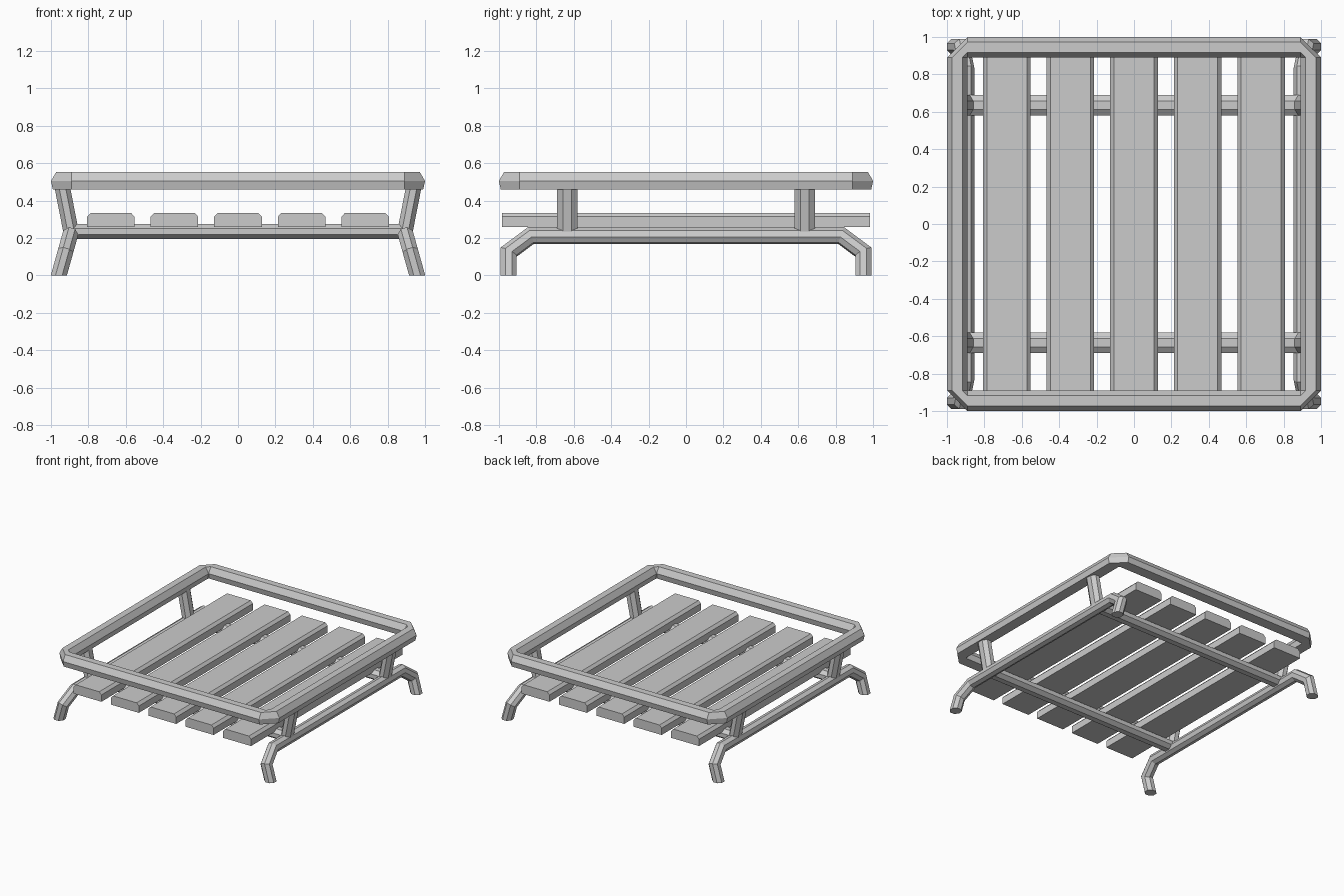
import bpy, math
from mathutils import Vector

if "Cube" in bpy.data.objects:
    bpy.data.objects.remove(bpy.data.objects["Cube"])


def make(name, verts, faces):
    mesh = bpy.data.meshes.new(name)
    mesh.from_pydata([tuple(v) for v in verts], [], faces)
    mesh.update()
    ob = bpy.data.objects.new(name, mesh)
    bpy.context.collection.objects.link(ob)
    import bmesh
    bm = bmesh.new()
    bm.from_mesh(mesh)
    bmesh.ops.remove_doubles(bm, verts=bm.verts, dist=0.0005)
    bmesh.ops.recalc_face_normals(bm, faces=bm.faces)
    bm.to_mesh(mesh)
    bm.free()
    return ob


def skin(rings, closed=False):
    """Join rings of points into side faces, capping open ends."""
    n, m = len(rings[0]), len(rings)
    faces = []
    for i in range(m if closed else m - 1):
        a, b = i * n, ((i + 1) % m) * n
        faces += [(a + k, a + (k + 1) % n, b + (k + 1) % n, b + k) for k in range(n)]
    if not closed:
        faces += [tuple(range(n)), tuple(range((m - 1) * n, m * n))]
    return [p for r in rings for p in r], faces


def tube(name, path, normal, half_n, half_p, end_normal):
    """Octagonal tube along a planar path with mitred bends."""
    path = [Vector(p) for p in path]
    side = Vector(normal).normalized()
    dirs = [(b - a).normalized() for a, b in zip(path, path[1:])]
    across = dirs[0].cross(side)
    r = 1 / math.cos(math.pi / 8)
    angles = [math.pi / 8 + k * math.pi / 4 for k in range(8)]
    ring = [path[0] + side * (half_n * r * math.cos(t)) + across * (half_p * r * math.sin(t))
            for t in angles]
    rings = []
    for i, p in enumerate(path):
        d = dirs[max(i - 1, 0)]
        n = Vector(end_normal) if i in (0, len(path) - 1) else dirs[i - 1] + dirs[i]
        ring = [v + d * ((p - v).dot(n) / d.dot(n)) for v in ring]
        rings.append(ring)
    return make(name, *skin(rings))


# Top rail: six-sided section turned round four cut corners
section = [(0.11, 0.505), (0.10, 0.46), (0.01, 0.46), (0, 0.505), (0.0275, 0.552), (0.0825, 0.552)]
C = 0.89
rings = []
for sx, sy in ((1, 1), (-1, 1), (-1, -1), (1, -1)):
    pair = [[(sx * (C + u), sy * C, z) for u, z in section],
            [(sx * C, sy * (C + u), z) for u, z in section]]
    rings += pair if sx * sy > 0 else pair[::-1]
make("top_rail", *skin(rings, closed=True))

# Side bars with bent legs, leaning inward
half = [(0.9475, 0), (0.9475, 0.125), (0.83, 0.2125)]
profile = half + [(-y, z) for y, z in reversed(half)]
for s, label in ((1, "right"), (-1, "left")):
    tube("leg_bar_" + label, [(s * (0.958 - 0.28 * z), y, z) for y, z in profile],
         (s, 0, 0.28), 0.0415, 0.0425, (0, 0, 1))

# Cross bars bent up into the rail posts
for y, label in ((-0.635, "front"), (0.635, "back")):
    tube("cross_bar_" + label,
         [(-0.945, y, 0.50), (-0.893, y, 0.235), (0.893, y, 0.235), (0.945, y, 0.50)],
         (0, 1, 0), 0.055, 0.041, (0, 0, 1))

# Deck slats with chamfered top edges
slat = [(-0.127, 0.258), (0.127, 0.258), (0.127, 0.314), (0.107, 0.335),
        (-0.107, 0.335), (-0.127, 0.314)]
for i in range(5):
    x = (i - 2) * 0.34
    make(f"slat_{i + 1}", *skin([[(x + u, y, z) for u, z in slat] for y in (-0.983, 0.983)]))
